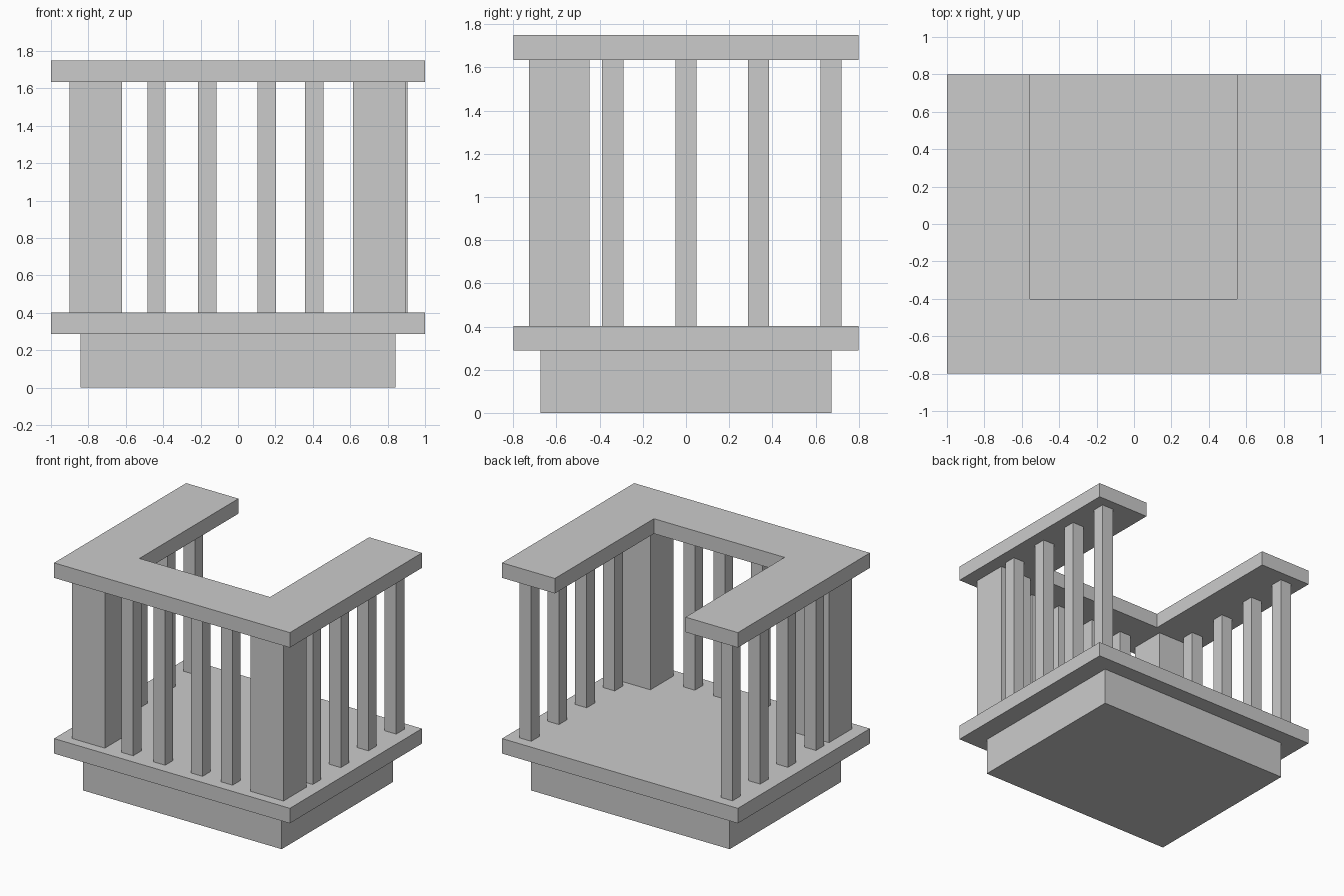
import bpy
import bmesh

if "Cube" in bpy.data.objects:
    bpy.data.objects.remove(bpy.data.objects["Cube"])


def box(name, x0, x1, y0, y1, z0, z1):
    return prism(name, [(x0, y0), (x1, y0), (x1, y1), (x0, y1)], z0, z1)


def prism(name, outline, z0, z1):
    """Extrude a counter-clockwise plan outline from z0 to z1."""
    bm = bmesh.new()
    face = bm.faces.new([bm.verts.new((x, y, z0)) for x, y in outline])
    ext = bmesh.ops.extrude_face_region(bm, geom=[face], use_keep_orig=True)
    top = [v for v in ext["geom"] if isinstance(v, bmesh.types.BMVert)]
    bmesh.ops.translate(bm, verts=top, vec=(0, 0, z1 - z0))
    bmesh.ops.recalc_face_normals(bm, faces=bm.faces)
    mesh = bpy.data.meshes.new(name)
    bm.to_mesh(mesh)
    bm.free()
    ob = bpy.data.objects.new(name, mesh)
    bpy.context.collection.objects.link(ob)
    return ob


FLOOR, RAIL, TOP = 0.403, 1.635, 1.75

# Plinth and floor slab
box("plinth", -0.843, 0.843, -0.675, 0.675, 0, 0.288)
box("floor_slab", -1, 1, -0.8, 0.8, 0.288, FLOOR)

# U-shaped handrail, open at the back
prism("handrail", [(-1, -0.8), (1, -0.8), (1, 0.8), (0.552, 0.8), (0.552, -0.4),
                   (-0.556, -0.4), (-0.556, 0.8), (-1, 0.8)], RAIL, TOP)

# Thick front corner posts
for side, x in (("left", -0.76), ("right", 0.755)):
    box(f"corner_post_{side}", x - 0.14, x + 0.14, -0.727, -0.447, FLOOR, RAIL)


def baluster(name, x, y):
    box(name, x - 0.049, x + 0.049, y - 0.049, y + 0.049, FLOOR, RAIL)


# Front balusters
for i, x in enumerate((-0.436, -0.165, 0.153, 0.407)):
    baluster(f"front_baluster_{i + 1}", x, -0.668)

# Side balusters
for side, x in (("left", -0.85), ("right", 0.857)):
    for i, y in enumerate((-0.339, 0, 0.336, 0.672)):
        baluster(f"{side}_baluster_{i + 1}", x, y)
